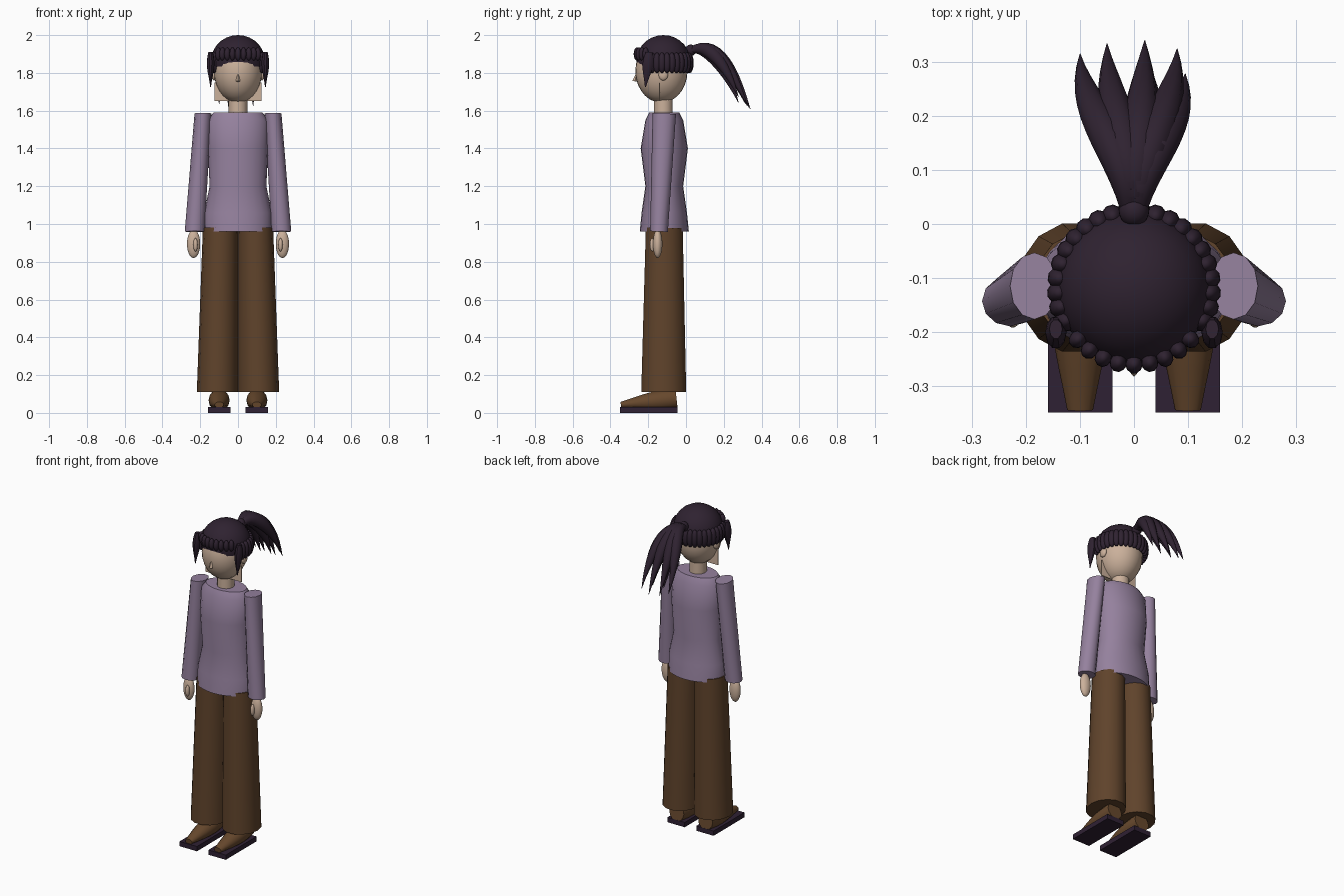
import bpy, bmesh
from math import sin, cos, pi, radians
from mathutils import Vector, Matrix

if "Cube" in bpy.data.objects:
    bpy.data.objects.remove(bpy.data.objects["Cube"])


def material(name, *rgb):
    mat = bpy.data.materials.new(name)
    mat.use_nodes = True
    mat.diffuse_color = (*rgb, 1)
    mat.node_tree.nodes["Principled BSDF"].inputs["Base Color"].default_value = (*rgb, 1)
    return mat


skin = material("skin", 0.6, 0.44, 0.33)
hair = material("dark hair", 0.028, 0.016, 0.03)
knit = material("lavender knit", 0.3, 0.22, 0.34)
cloth = material("brown cloth", 0.115, 0.056, 0.024)
leather = material("brown leather", 0.135, 0.065, 0.026)
rubber = material("dark sole", 0.028, 0.015, 0.033)


def finish(name, bm, mat, mirrored=False):
    bmesh.ops.recalc_face_normals(bm, faces=bm.faces)
    mesh = bpy.data.meshes.new(name)
    bm.to_mesh(mesh)
    bm.free()
    mesh.materials.append(mat)
    part = bpy.data.objects.new(name, mesh)
    bpy.context.collection.objects.link(part)
    bpy.ops.object.select_all(action='DESELECT')
    part.select_set(True)
    bpy.context.view_layer.objects.active = part
    bpy.ops.object.shade_smooth_by_angle(angle=radians(40))
    if mirrored:
        part.modifiers.new("mirror", 'MIRROR')


def loft(name, mat, rings, sides=14, mirrored=False):
    """Skin elliptical rings (centre, width radius, depth radius) set square to their path."""
    bm = bmesh.new()
    loops = []
    for i, (centre, width, depth) in enumerate(rings):
        before, after = rings[max(i - 1, 0)][0], rings[min(i + 1, len(rings) - 1)][0]
        across = Vector((1, 0, 0))
        up = (after - before).cross(across).normalized()
        angles = [2 * pi * k / sides for k in range(sides)]
        loops.append([bm.verts.new(centre + across * width * cos(a) + up * depth * sin(a)) for a in angles])
    for lower, upper in zip(loops, loops[1:]):
        for k in range(sides):
            j = (k + 1) % sides
            bm.faces.new((lower[k], lower[j], upper[j], upper[k]))
    bm.faces.new(loops[0])
    bm.faces.new(loops[-1])
    finish(name, bm, mat, mirrored)


def limb(name, mat, start, end, size, end_size, swell=0, sides=14, mirrored=False, steps=8):
    """Straight tapered part, optionally swollen in the middle."""
    rings = []
    for i in range(steps + 1):
        t = i / steps
        radii = Vector(size).lerp(Vector(end_size), t) * (1 + swell * sin(pi * t))
        rings.append((Vector(start).lerp(Vector(end), t), *radii))
    loft(name, mat, rings, sides, mirrored)


def placed(centre, size, turn=0):
    return Matrix.Translation(centre) @ Matrix.Rotation(turn, 4, 'Z') @ Matrix.Diagonal((*size, 1))


def ball(name, mat, centre, size, mirrored=False, floor=0):
    bm = bmesh.new()
    bmesh.ops.create_uvsphere(bm, u_segments=28, v_segments=14, radius=1, matrix=placed(centre, size))
    below = [v for v in bm.verts if v.co.z < floor]
    bmesh.ops.delete(bm, geom=below, context='VERTS')
    finish(name, bm, mat, mirrored)


def box(name, mat, centre, size, mirrored=False):
    bm = bmesh.new()
    bmesh.ops.create_cube(bm, size=1, matrix=placed(centre, size))
    finish(name, bm, mat, mirrored)


def tufts(name, middle, spread, count, height, size):
    """Row of overlapping locks along an arc of the head."""
    bm = bmesh.new()
    for i in range(count):
        turn = radians(middle + spread * (2 * i / (count - 1) - 1))
        centre = (0.14 * cos(turn), 0.14 * sin(turn) - 0.12, height)
        bmesh.ops.create_uvsphere(bm, u_segments=10, v_segments=8, radius=1, matrix=placed(centre, size, turn))
    finish(name, bm, hair)


# Torso: hem, hips, waist, chest, shoulders, neckline
torso = [(0.96, 0.18, 0.13), (1.06, 0.18, 0.12), (1.2, 0.15, 0.1),
         (1.4, 0.16, 0.125), (1.55, 0.16, 0.1), (1.59, 0.13, 0.08)]
loft("sweater", knit, [(Vector((0, -0.115, z)), width, depth) for z, width, depth in torso], sides=24)
limb("neck", skin, (0, -0.12, 1.56), (0, -0.12, 1.72), (0.05, 0.05), (0.05, 0.05), steps=1)

# Head
ball("head", skin, (0, -0.13, 1.81), (0.128, 0.138, 0.168))
box("jaw_plate", skin, (0, -0.14, 1.7), (0.25, 0.005, 0.1))
limb("nose", skin, (0, -0.27, 1.755), (0, -0.262, 1.795), (0.012, 0.014), (0.004, 0.004), sides=4, steps=1)
ball("ears", skin, (0.127, -0.12, 1.79), (0.014, 0.025, 0.03), mirrored=True)

# Hair cap, back tufts, fringe and face-framing locks
ball("hair_cap", hair, (0, -0.12, 1.865), (0.142, 0.142, 0.135), floor=1.83)
tufts("back_hair", 90, 115, 22, 1.853, (0.022, 0.021, 0.055))
tufts("fringe", 270, 48, 9, 1.9, (0.018, 0.016, 0.035))
limb("side_locks", hair, (0.145, -0.195, 1.91), (0.145, -0.215, 1.725), (0.012, 0.018), (0.002, 0.003),
     swell=1.5, sides=10, mirrored=True)

# Ponytail: sideways spread, reach and drop of each arching strand
ball("hair_tie", hair, (0, 0.025, 1.92), (0.028, 0.03, 0.03))
strands = [(-0.1, 0.92, 0), (-0.05, 0.98, 0), (0.02, 1, 0), (0.08, 0.95, 0),
           (0.095, 0.8, 0), (-0.04, 0.8, 0.03), (0.035, 0.8, 0.03)]
for spread, reach, drop in strands:
    rings = []
    for i in range(13):
        t = i / 12
        fan = 0.1 + 0.9 * sin(t * pi / 2) ** 2
        arch = 0.15 * t - 0.46 * t * t
        radius = 0.001 + 0.035 * sin(pi * (0.15 + 0.85 * t))
        rings.append((Vector((spread * fan, 0.03 + 0.31 * t * reach, 1.92 + arch * reach - drop * t)), radius, radius))
    loft("ponytail_strand", hair, rings, sides=10)

# Arms
limb("sleeves", knit, (0.185, -0.115, 1.585), (0.23, -0.143, 0.96), (0.045, 0.062), (0.052, 0.047),
     sides=12, mirrored=True)
ball("hands", skin, (0.235, -0.15, 0.895), (0.035, 0.025, 0.075), mirrored=True)
ball("thumbs", skin, (0.225, -0.178, 0.89), (0.012, 0.014, 0.035), mirrored=True)

# Wide trouser legs
limb("trouser_legs", cloth, (0.093, -0.115, 0.98), (0.109, -0.118, 0.11), (0.093, 0.1), (0.109, 0.122),
     mirrored=True)

# Shoes
limb("shoes", leather, (0.1, -0.05, 0.075), (0.1, -0.345, 0.043), (0.05, 0.052), (0.024, 0.016),
     swell=0.4, mirrored=True)
box("soles", rubber, (0.1, -0.197, 0.015), (0.12, 0.305, 0.03), mirrored=True)
